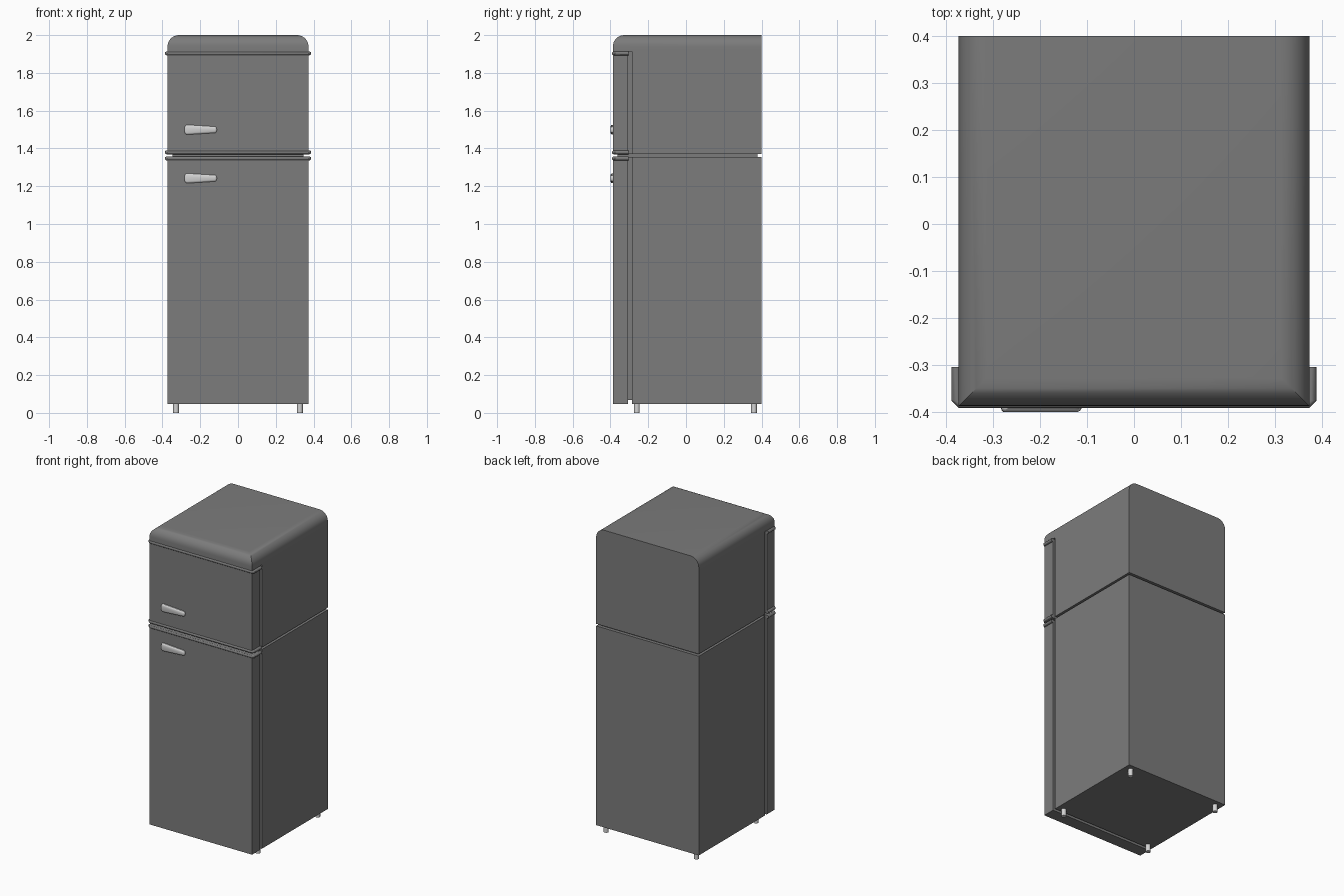
import bpy, bmesh, math
from mathutils import Vector

cube = bpy.data.objects.get("Cube")
if cube:
    bpy.data.objects.remove(cube)


def material(name, value):
    m = bpy.data.materials.new(name)
    m.use_nodes = True
    col = (value, value, value, 1)
    m.diffuse_color = col
    m.node_tree.nodes["Principled BSDF"].inputs["Base Color"].default_value = col
    return m


GREY = material("enamel grey", 0.2)
SILVER = material("silver", 0.65)


def finish(name, bm, mat, smooth=False):
    bmesh.ops.recalc_face_normals(bm, faces=bm.faces)
    me = bpy.data.meshes.new(name)
    bm.to_mesh(me)
    bm.free()
    me.materials.append(mat)
    ob = bpy.data.objects.new(name, me)
    bpy.context.collection.objects.link(ob)
    if smooth:
        bpy.ops.object.select_all(action="DESELECT")
        ob.select_set(True)
        bpy.context.view_layer.objects.active = ob
        bpy.ops.object.shade_smooth_by_angle(angle=math.radians(35))
    return ob


def loft(name, rings, mat, smooth=False):
    """Skin a stack of equal-length point rings and cap both ends."""
    bm = bmesh.new()
    loops = [[bm.verts.new(p) for p in ring] for ring in rings]
    n = len(loops[0])
    for a, b in zip(loops, loops[1:]):
        for i in range(n):
            j = (i + 1) % n
            bm.faces.new((a[i], a[j], b[j], b[i]))
    bm.faces.new(loops[0])
    bm.faces.new(loops[-1])
    return finish(name, bm, mat, smooth)


def rect(hx, y0, y1, z):
    return [(-hx, y0, z), (hx, y0, z), (hx, y1, z), (-hx, y1, z)]


def box(name, hx, y0, y1, z0, z1):
    return loft(name, [rect(hx, y0, y1, z0), rect(hx, y0, y1, z1)], GREY)


W, FRONT, BACK = 0.373, -0.387, 0.40
DOOR_BACK, BODY_FRONT = -0.306, -0.286
CAP, SPLIT_LOW, SPLIT_HIGH, BASE = 1.913, 1.356, 1.37, 0.047

# Cabinets, with a recessed core showing in the gap between them
box("lower_cabinet", W, BODY_FRONT, BACK, BASE, SPLIT_LOW)
box("upper_cabinet", W, BODY_FRONT, BACK, SPLIT_HIGH, CAP)
box("gap_core", W - 0.025, FRONT + 0.025, BACK - 0.022, SPLIT_LOW, SPLIT_HIGH)

# Doors and their recessed seals
box("lower_door", W, FRONT, DOOR_BACK, BASE, SPLIT_LOW)
box("upper_door", W, FRONT, DOOR_BACK, SPLIT_HIGH, CAP)
box("lower_seal", W - 0.015, DOOR_BACK, BODY_FRONT, 0.067, SPLIT_LOW)
box("upper_seal", W - 0.015, DOOR_BACK, BODY_FRONT, SPLIT_HIGH, CAP)

# Top cap, rounded at the front and sides with mitred corners
R = 0.06
cap_rings = [rect(W, FRONT, BACK, CAP)]
for k in range(9):
    t = math.pi / 2 * k / 8
    d = R * (1 - math.cos(t))
    cap_rings.append(rect(W - d, FRONT + d, BACK, 2 - R + R * math.sin(t)))
loft("top_cap", cap_rings, GREY, True)


# Rounded trim bars wrapping the doors
def trim(name, z):
    r, c = 0.01, 0.006
    x, y = W + 0.005, FRONT + 0.005
    half = [(x, DOOR_BACK + 0.002), (x, y + c), (x - c, y)]
    path = half + [(-px, py) for px, py in reversed(half)]
    rings = []
    for i, p in enumerate(path):
        a = Vector(path[max(i - 1, 0)])
        b = Vector(path[min(i + 1, len(path) - 1)])
        t = (b - a).normalized()
        side = Vector((t.y, -t.x))
        ring = []
        for k in range(12):
            ang = math.tau * k / 12
            q = Vector(p) + side * r * math.cos(ang)
            ring.append((q.x, q.y, z + r * math.sin(ang)))
        rings.append(ring)
    loft(name, rings, GREY, True)


trim("top_trim", 1.903)
trim("upper_door_trim", 1.379)
trim("lower_door_trim", 1.347)


# Tapered handles with softened outer faces
def handle(name, z):
    x0, x1, r0, r1 = -0.283, -0.112, 0.026, 0.017

    def outline(y, inset):
        pts = []
        for cx, r, start in ((x0, r0, 90), (x1, r1, -90)):
            sign = 1 if cx == x0 else -1
            for k in range(9):
                a = math.radians(start + 180 * k / 8)
                h = r - inset
                pts.append((cx + sign * 0.014 + 0.014 * math.cos(a) * (1 - inset / r),
                            y, z + h * math.copysign(abs(math.sin(a)) ** 0.6, math.sin(a))))
        return pts

    loft(name, [outline(FRONT + 0.002, 0), outline(-0.393, 0),
                outline(-0.398, 0.004), outline(-0.4, 0.01)], SILVER, True)


handle("upper_handle", 1.499)
handle("lower_handle", 1.242)

# Four short feet
for side, x in (("right", -0.328), ("left", 0.328)):
    for end, y in (("front", -0.26), ("back", 0.36)):
        bm = bmesh.new()
        bmesh.ops.create_cone(bm, cap_ends=True, segments=16, radius1=0.015,
                              radius2=0.015, depth=0.05)
        bmesh.ops.translate(bm, verts=bm.verts, vec=(x, y, 0.025))
        finish(f"{end}_{side}_foot", bm, SILVER, True)
